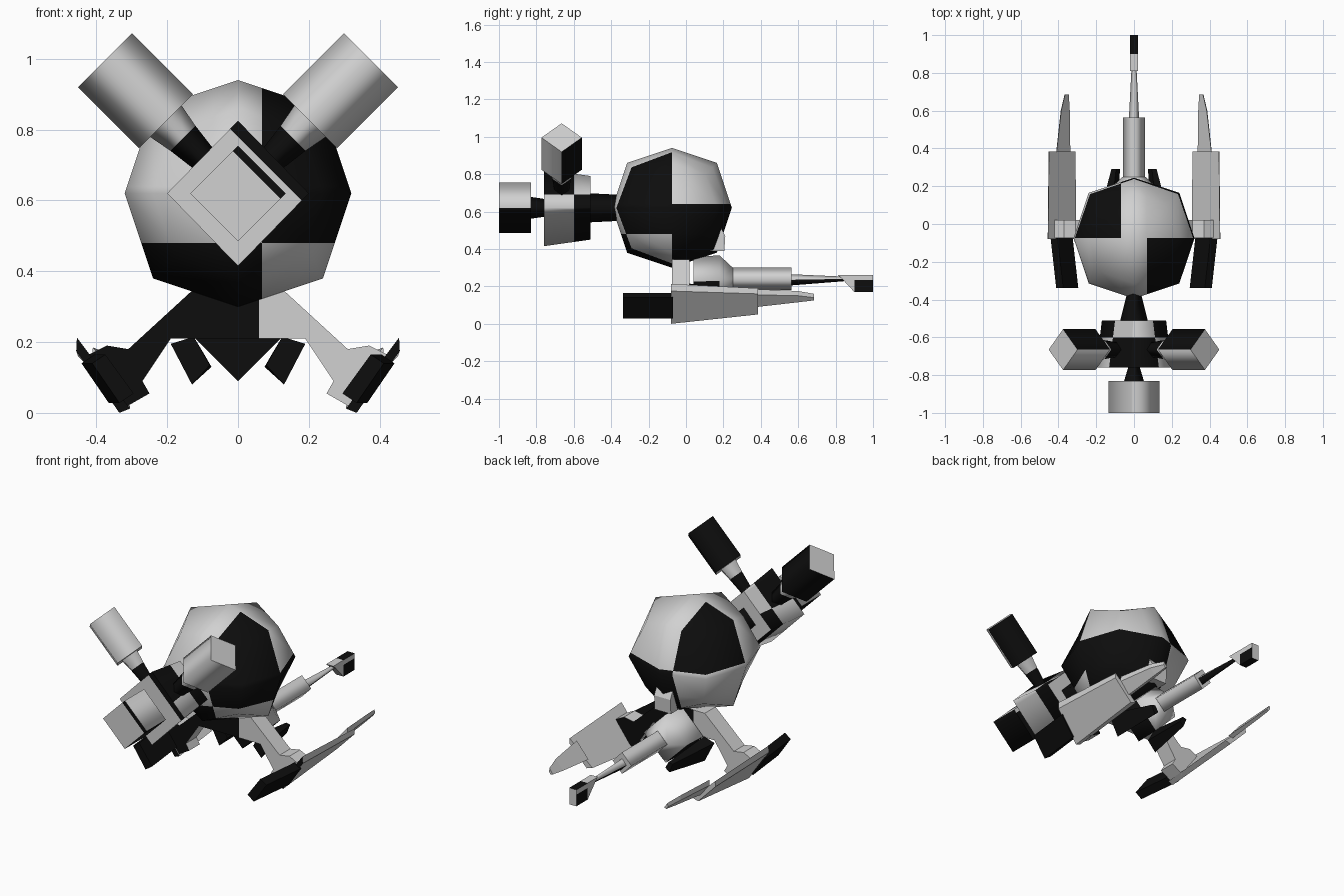
import bpy, bmesh
from mathutils import Vector

if "Cube" in bpy.data.objects:
    bpy.data.objects.remove(bpy.data.objects["Cube"])


def material(name, v):
    m = bpy.data.materials.new(name)
    m.diffuse_color = (v, v, v, 1)
    m.use_nodes = True
    m.node_tree.nodes["Principled BSDF"].inputs["Base Color"].default_value = m.diffuse_color
    return m


GREY, BLACK = material("light_grey", 0.64), material("black", 0.004)


def paint(bm, cuts, rule):
    """Cut along planes (point, normal), then blacken the faces the rule picks."""
    for co, no in cuts:
        bmesh.ops.bisect_plane(bm, geom=bm.verts[:] + bm.edges[:] + bm.faces[:],
                               dist=1e-5, plane_co=co, plane_no=no)
    bm.normal_update()
    for f in bm.faces:
        f.material_index = int(bool(rule(f.calc_center_median(), f.normal)))


def finish(bm, name, mirror=False):
    me = bpy.data.meshes.new(name)
    bm.to_mesh(me)
    bm.free()
    me.materials.append(GREY)
    me.materials.append(BLACK)
    ob = bpy.data.objects.new(name, me)
    bpy.context.collection.objects.link(ob)
    if mirror:
        ob.modifiers.new("mirror", 'MIRROR').use_mirror_merge = False
    return ob


def all_black(c, n):
    return True


def no_black(c, n):
    return False


def loft(name, rings, smooth=False, mirror=False, rule=no_black, cuts=()):
    """Skin a list of equal-length point rings and cap both ends."""
    bm = bmesh.new()
    vs = [[bm.verts.new(p) for p in ring] for ring in rings]
    n = len(vs[0])
    for a, b in zip(vs, vs[1:]):
        for i in range(n):
            j = (i + 1) % n
            bm.faces.new((a[i], a[j], b[j], b[i])).smooth = smooth
    for cap in (bm.faces.new(vs[0]), bm.faces.new(vs[-1])):
        for e in cap.edges:
            e.smooth = False
    bmesh.ops.recalc_face_normals(bm, faces=bm.faces)
    paint(bm, cuts, rule)
    return finish(bm, name, mirror)


def diamond(y, rx, rz, z=0.62):
    """Four-sided ring around the y axis."""
    return [(rx, y, z), (0, y, z + rz), (-rx, y, z), (0, y, z - rz)]


def section(y, pts):
    return [(x, y, z) for x, z in pts]


def tilted(d, r):
    """Four-sided ring on the 45-degree axis, d away from the hub axis."""
    c = Vector((0, -0.665, 0.62)) + Vector((1, 0, 1)).normalized() * d
    u, v = Vector((0, 1, 0)), Vector((1, 0, -1)).normalized()
    return [c + u * r, c + v * r, c - u * r, c - v * r]


X, Y, Z = (1, 0, 0), (0, 1, 0), (0, 0, 1)

# Rounded main body: cube with one subdivision, painted in chequered eighths
bpy.ops.mesh.primitive_cube_add(size=0.64, location=(0, 0, 0))
cube = bpy.context.object
sub = cube.modifiers.new("round", 'SUBSURF')
sub.levels = 1
sub.use_limit_surface = False
bm = bmesh.new()
bm.from_object(cube, bpy.context.evaluated_depsgraph_get())
bpy.data.objects.remove(cube)
bmesh.ops.translate(bm, verts=bm.verts, vec=(0, -0.075, 0.62))
for f in bm.faces:
    f.smooth = True


def eighths(c, n):
    if c.y < -0.075:
        return (c.x > 0.068) == (c.z > 0.48)
    return (c.x > -0.07) != (c.z > 0.64)


paint(bm, [((0.068, 0, 0), X), ((-0.07, 0, 0), X), ((0, 0, 0.48), Z), ((0, 0, 0.64), Z)], eighths)
finish(bm, "body")

# Front gun cluster
slope = (1, 0, 1)


def hub_rule(c, n):
    if n.y < -0.9:
        return c.x + c.z - 0.62 > 0.16
    return n.y < 0.9 and (c.z > 0.69) == (c.y < -0.6)


def barrel_rule(c, n):
    if n.y < -0.9:
        return 0.09 < c.x + c.z - 0.62
    return c.z < 0.62


loft("neck", [diamond(-0.36, 0.035, 0.07), diamond(-0.52, 0.075, 0.078)], True, rule=all_black)
loft("gun_hub", [diamond(-0.51, 0.17, 0.17), diamond(-0.76, 0.2, 0.205)], True, rule=hub_rule,
     cuts=[((0, -0.6, 0), Y), ((0, 0, 0.69), Z), ((0.16, 0, 0.62), slope)])
loft("front_barrel_neck", [diamond(-0.74, 0.025, 0.045), diamond(-0.84, 0.055, 0.06)], True,
     rule=all_black)
loft("front_barrel", [diamond(-0.83, 0.135, 0.135), diamond(-1.0, 0.135, 0.135)], True,
     rule=barrel_rule, cuts=[((0.105, 0, 0.62), slope)])
loft("side_barrel_neck", [tilted(0.1, 0.035), tilted(0.22, 0.05), tilted(0.3, 0.065)], True, True,
     rule=lambda c, n: c.x < 0.155)
loft("side_barrel", [tilted(0.288, 0.108), tilted(0.531, 0.108)], True, True,
     rule=lambda c, n: n.y > 0.3)

# Landing struts: one symmetric profile, extruded along y
half = [(0.13, 0.345), (0.31, 0.18), (0.37, 0.19), (0.42, 0.165), (0.32, 0.015),
        (0.25, 0.055), (0.27, 0.09), (0.19, 0.21)]
profile = half + [(-x, z) for x, z in reversed(half)]
loft("struts", [section(-0.075, profile), section(0.02, profile)],
     rule=lambda c, n: (n.y < -0.5 and c.x < 0.06) or (n.y > 0.5 and c.x > -0.06),
     cuts=[((0.06, 0, 0), X), ((-0.06, 0, 0), X)])

# Skids: tilted slab, pointed blade and rear box
loft("skid", [
    section(-0.08, [(0.455, 0.213), (0.457, 0.175), (0.335, 0.0), (0.305, 0.012)]),
    section(0.385, [(0.45, 0.19), (0.452, 0.16), (0.345, 0.05), (0.31, 0.06)])], mirror=True,
    rule=lambda c, n: n.y < -0.9)
loft("skid_blade", [
    section(0.38, [(0.41, 0.185), (0.412, 0.155), (0.36, 0.09), (0.337, 0.1)]),
    section(0.6, [(0.385, 0.175), (0.388, 0.15), (0.36, 0.115), (0.34, 0.12)]),
    section(0.685, [(0.365, 0.16), (0.368, 0.14), (0.358, 0.125), (0.345, 0.13)])], mirror=True)
box = [(0.405, 0.165), (0.442, 0.14), (0.365, 0.028), (0.325, 0.055)]
loft("skid_box", [section(-0.07, box),
                  section(-0.338, [(x - 0.03, z) for x, z in box])], mirror=True, rule=all_black)

# Tail gun: pod, barrel, thin rod and blade tip
loft("tail_pod", [diamond(y, r, r, z) for y, r, z in
                  ((0.04, 0.135, 0.225), (0.18, 0.135, 0.23), (0.25, 0.06, 0.24))], True,
     rule=lambda c, n: n.y < -0.9 or (n.z < -0.3 and c.y < 0.18))
loft("tail_barrel", [diamond(0.24, 0.058, 0.06, 0.24), diamond(0.565, 0.058, 0.06, 0.24)], True)
loft("tail_rod", [diamond(0.56, 0.027, 0.03, 0.235), diamond(0.85, 0.012, 0.012, 0.24)], True,
     rule=lambda c, n: n.z < 0)
tip = [(0.81, 0.262), (1.0, 0.262), (1.0, 0.17), (0.9, 0.17), (0.83, 0.245)]
loft("tail_tip", [[(x, y, z) for y, z in tip] for x in (-0.022, 0.022)],
     cuts=[((0, 0.9, 0), Y), ((0, 0, 0.235), Z)],
     rule=lambda c, n: c.y > 0.9 and (n.z > 0.9 or (c.z < 0.235 and n.y < 0.9)))

# Small pod fins and the bracket on the body's back
loft("pod_fin", [
    section(0.02, [(0.19, 0.195), (0.13, 0.08), (0.08, 0.135), (0.125, 0.215)]),
    section(0.29, [(0.12, 0.16), (0.1, 0.11), (0.075, 0.13), (0.095, 0.165)])], mirror=True,
    rule=all_black)
bracket = [(0.1, 0.39), (0.205, 0.39), (0.21, 0.47), (0.19, 0.51), (0.1, 0.51)]
loft("rear_bracket", [[(x, y, z) for y, z in bracket] for x in (-0.05, 0.05)])
